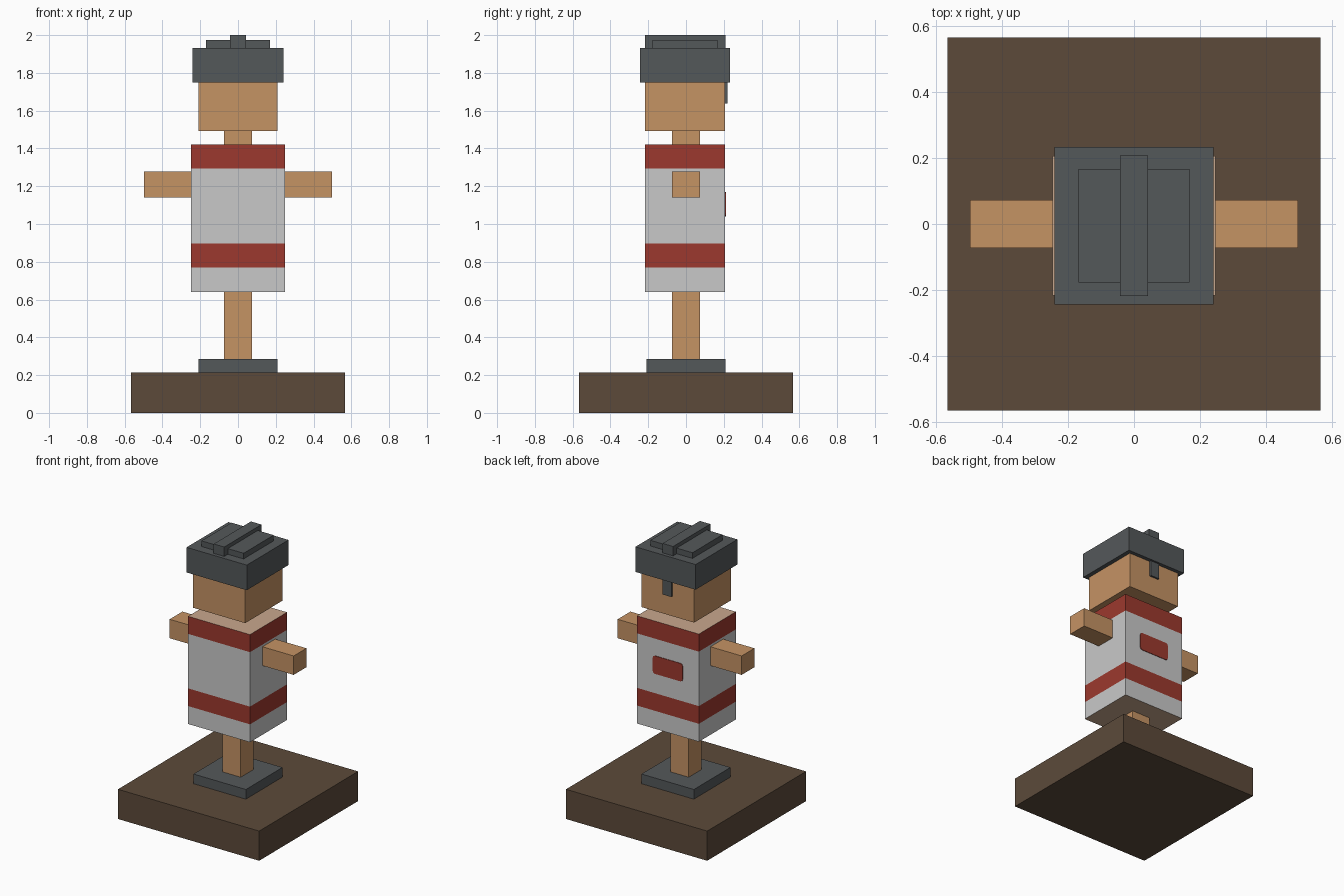
import bpy, bmesh
from mathutils import Vector

cube = bpy.data.objects.get("Cube")
if cube:
    bpy.data.objects.remove(cube, do_unlink=True)


def material(name, rgb):
    """Flat material from 0-255 display values."""
    lin = [((c / 255 + 0.055) / 1.055) ** 2.4 for c in rgb]
    mat = bpy.data.materials.new(name)
    mat.use_nodes = True
    mat.diffuse_color = (*lin, 1)
    bsdf = next(n for n in mat.node_tree.nodes if n.type == "BSDF_PRINCIPLED")
    bsdf.inputs["Base Color"].default_value = (*lin, 1)
    return mat


brown = material("dark_brown", (92, 74, 58))
slate = material("slate_grey", (84, 88, 90))
tan = material("tan", (197, 147, 100))
beige = material("beige", (201, 168, 142))
white = material("off_white", (201, 201, 201))
red = material("red", (156, 57, 46))


def finish(name, bm, *mats):
    mesh = bpy.data.meshes.new(name)
    bmesh.ops.recalc_face_normals(bm, faces=bm.faces)
    bm.to_mesh(mesh)
    bm.free()
    for mat in mats:
        mesh.materials.append(mat)
    obj = bpy.data.objects.new(name, mesh)
    bpy.context.collection.objects.link(obj)
    return obj


def box_mesh(x, y, z):
    """Box from (low, high) ranges on each axis."""
    bm = bmesh.new()
    bmesh.ops.create_cube(bm, size=1)
    for v in bm.verts:
        v.co = Vector([r[0] if c < 0 else r[1] for c, r in zip(v.co, (x, y, z))])
    return bm


def box(name, mat, x, y, z):
    return finish(name, box_mesh(x, y, z), mat)


def span(half, centre=0.0):
    return (centre - half, centre + half)


OFF = -0.005  # torso, head and cap sit slightly forward

# Stand
box("base", brown, span(0.566), span(0.566), (0, 0.215))
box("foot_plate", slate, span(0.21), span(0.21), (0.215, 0.285))
box("post", tan, span(0.073), span(0.073), (0.285, 0.64))

# Torso with painted bands, chosen by face height
torso = box_mesh(span(0.248), span(0.212, OFF), (0.64, 1.42))
for height in (0.77, 0.898, 1.293):
    bmesh.ops.bisect_plane(torso, geom=torso.verts[:] + torso.edges[:] + torso.faces[:],
                           plane_co=(0, 0, height), plane_no=(0, 0, 1))
torso.normal_update()
for f in torso.faces:
    z = f.calc_center_median().z
    if abs(f.normal.z) > 0.5:
        f.material_index = 0
    else:
        f.material_index = 2 if z > 1.293 or 0.77 < z < 0.898 else 1
finish("torso", torso, beige, white, red)

# Patch on the back, with its corners cut
patch = box_mesh(span(0.12), (0.205, 0.211), (1.04, 1.17))
corners = [e for e in patch.edges if abs(e.verts[0].co.y - e.verts[1].co.y) > 0.001]
bmesh.ops.bevel(patch, geom=corners, offset=0.018, segments=2, profile=0.5, affect="EDGES")
finish("back_patch", patch, red)

# Arms
for side, sign in (("left", 1), ("right", -1)):
    box(side + "_arm", tan, sorted((sign * 0.247, sign * 0.497)), span(0.073), (1.14, 1.277))

# Neck and head
box("neck", tan, span(0.073), span(0.073), (1.42, 1.493))
box("head", tan, span(0.21), span(0.212, OFF), (1.493, 1.75))

# Cap, raised top pieces and the strap hanging at the back
box("cap", slate, span(0.241), span(0.239, OFF), (1.75, 1.932))
box("cap_panel", slate, span(0.169), span(0.172, OFF), (1.932, 1.973))
box("cap_ridge", slate, span(0.042), span(0.213, OFF), (1.932, 2.0))
box("cap_strap", slate, span(0.036), (0.2, 0.22), (1.637, 1.75))
